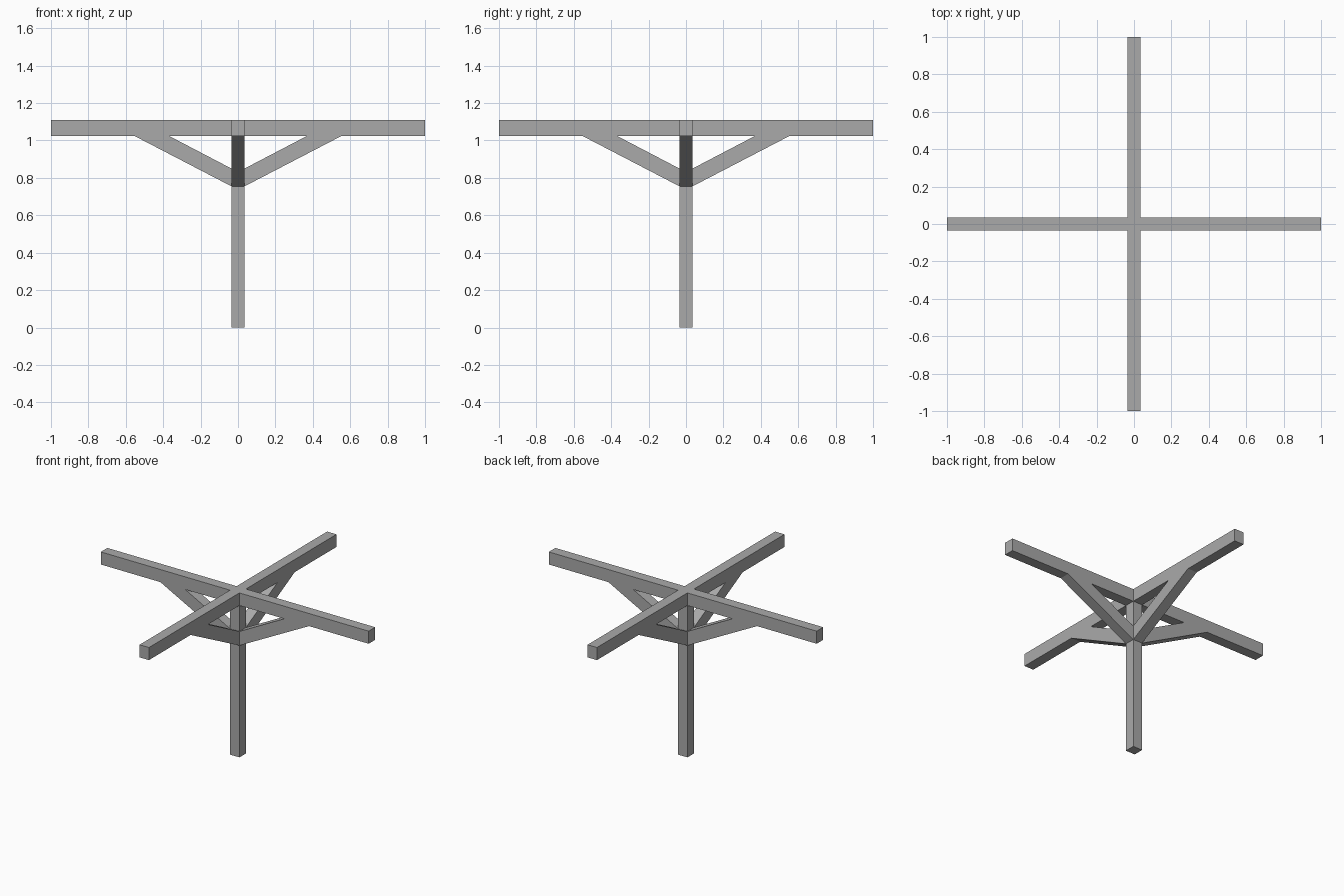
import bpy, bmesh
from math import pi
from mathutils import Matrix, Vector

cube = bpy.data.objects.get("Cube")
if cube:
    bpy.data.objects.remove(cube, do_unlink=True)

HALF = 0.035              # half thickness of every timber
BEAM_Z, TOP_Z = 1.025, 1.11

grey = bpy.data.materials.new("timber_grey")
grey.use_nodes = True
colour = (0.4, 0.4, 0.4, 1)
grey.diffuse_color = colour
grey.node_tree.nodes["Principled BSDF"].inputs["Base Color"].default_value = colour


def prism(name, outline, depth, turn=0):
    """Extrude a closed outline along depth, then turn it about z."""
    bm = bmesh.new()
    face = bm.faces.new([bm.verts.new(p) for p in outline])
    extruded = bmesh.ops.extrude_face_region(bm, geom=[face])["geom"]
    moved = [v for v in extruded if isinstance(v, bmesh.types.BMVert)]
    bmesh.ops.translate(bm, verts=moved, vec=Vector(depth))
    bmesh.ops.rotate(bm, verts=bm.verts, matrix=Matrix.Rotation(turn, 3, 'Z'))
    bmesh.ops.recalc_face_normals(bm, faces=bm.faces)
    mesh = bpy.data.meshes.new(name)
    bm.to_mesh(mesh)
    bm.free()
    mesh.materials.append(grey)
    obj = bpy.data.objects.new(name, mesh)
    bpy.context.collection.objects.link(obj)
    return obj


# Square post
square = [(-HALF, -HALF, 0), (HALF, -HALF, 0), (HALF, HALF, 0), (-HALF, HALF, 0)]
prism("post", square, (0, 0, BEAM_Z))

# Crossed beams, joined flush: one arm's corners repeated at each quarter turn
arm = [(1, -HALF, BEAM_Z), (1, HALF, BEAM_Z), (HALF, HALF, BEAM_Z)]
cross = [Matrix.Rotation(i * pi / 2, 3, 'Z') @ Vector(p) for i in range(4) for p in arm]
prism("crossed_beams", cross, (0, 0, TOP_Z - BEAM_Z))

# Diagonal braces, cut flat against the post and beams
brace = [(HALF, -HALF, 0.755), (0.555, -HALF, BEAM_Z),
         (0.37, -HALF, BEAM_Z), (HALF, -HALF, 0.85)]
for i, side in enumerate(("left", "back", "right", "front")):
    prism(side + "_brace", brace, (0, 2 * HALF, 0), i * pi / 2)
